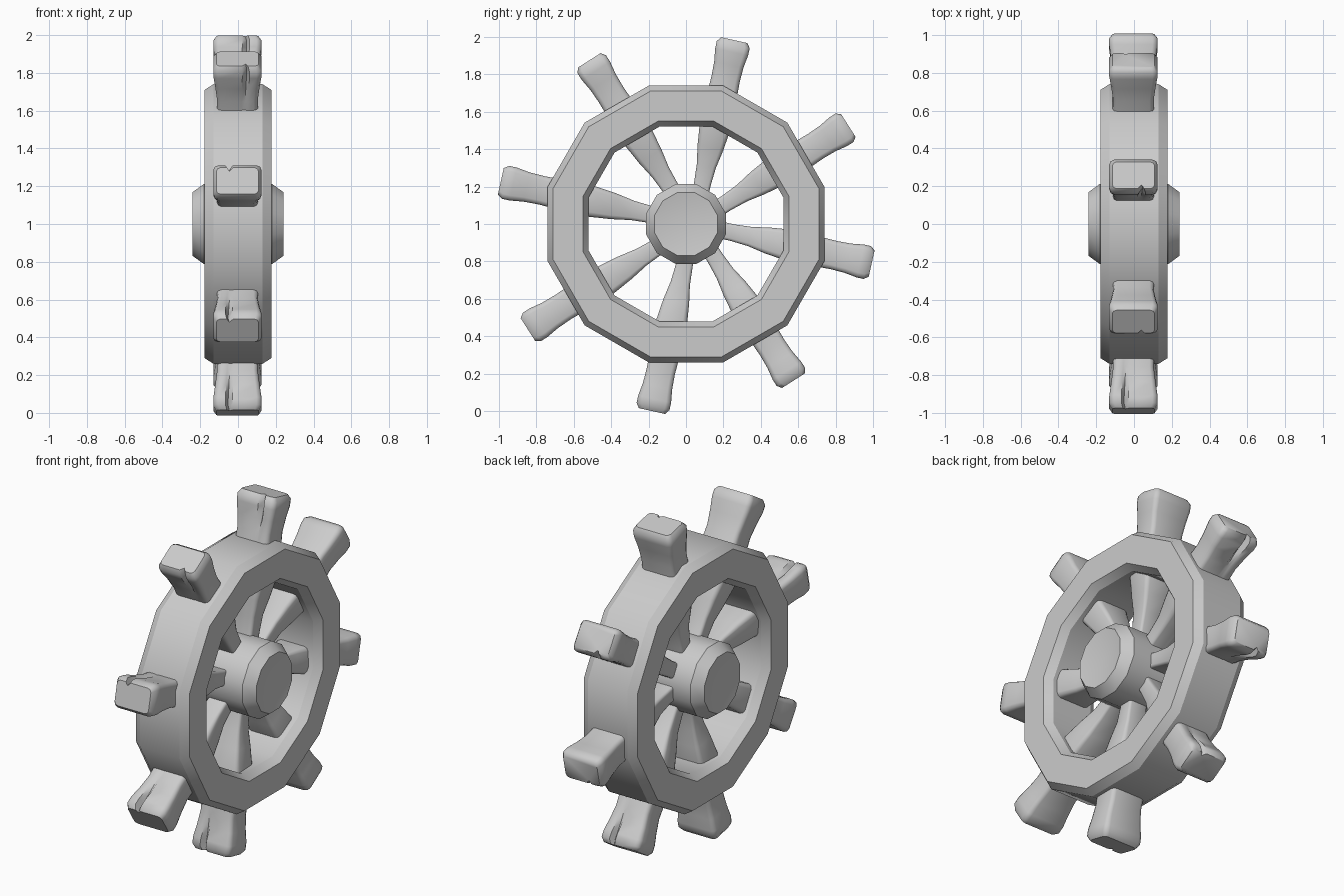
import bpy, bmesh
from math import cos, sin, radians, pi
from mathutils import Vector

if "Cube" in bpy.data.objects:
    bpy.data.objects.remove(bpy.data.objects["Cube"])

SIDES = 12
CENTRE_Z = 1.0

grey = bpy.data.materials.new("plain_grey")
grey.use_nodes = True
colour = (0.6, 0.6, 0.6, 1)
grey.diffuse_color = colour
grey.node_tree.nodes["Principled BSDF"].inputs["Base Color"].default_value = colour


def finish(bm, name, angle):
    bmesh.ops.remove_doubles(bm, verts=bm.verts, dist=0.0001)
    bmesh.ops.recalc_face_normals(bm, faces=bm.faces)
    mesh = bpy.data.meshes.new(name)
    bm.to_mesh(mesh)
    bm.free()
    mesh.materials.append(grey)
    obj = bpy.data.objects.new(name, mesh)
    bpy.context.collection.objects.link(obj)
    bpy.ops.object.select_all(action='DESELECT')
    obj.select_set(True)
    bpy.context.view_layer.objects.active = obj
    bpy.ops.object.shade_smooth_by_angle(angle=radians(angle))
    return obj


def bridge(bm, a, b):
    n = len(a)
    for i in range(n):
        bm.faces.new((a[i], a[(i + 1) % n], b[(i + 1) % n], b[i]))


def turn(name, profile, closed):
    """Sweep (x, radius) points around the wheel axle."""
    bm = bmesh.new()
    rings = []
    for x, r in profile:
        ring = []
        for i in range(SIDES):
            a = 2 * pi * (i + 0.5) / SIDES
            ring.append(bm.verts.new((x, r * cos(a), CENTRE_Z + r * sin(a))))
        rings.append(ring)
    for a, b in zip(rings, rings[1:]):
        bridge(bm, a, b)
    if closed:
        bridge(bm, rings[-1], rings[0])
    else:
        # dished end faces
        for ring, x in ((rings[0], profile[0][0]), (rings[-1], profile[-1][0])):
            tip = bm.verts.new((x * 0.88, 0, CENTRE_Z))
            for i in range(SIDES):
                bm.faces.new((ring[i], ring[(i + 1) % SIDES], tip))
    return finish(bm, name, 31)


# Rim: chamfered twelve-sided ring
half = [(0.13, 0.54), (0.177, 0.57), (0.177, 0.735), (0.13, 0.766)]
turn("rim", half + [(-x, r) for x, r in reversed(half)], True)

# Hub: chamfered drum with dished ends
turn("hub", [(-0.24, 0.175), (-0.18, 0.22), (0.18, 0.22), (0.24, 0.175)], False)

# Spoke stations: distance along, half width, half depth, cleft depth
STATIONS = [
    (0.10, 0.045, 0.060, 0), (0.22, 0.045, 0.060, 0), (0.32, 0.052, 0.065, 0),
    (0.42, 0.070, 0.085, 0), (0.55, 0.085, 0.110, 0), (0.72, 0.080, 0.110, 0),
    (0.80, 0.077, 0.108, 0.004), (0.88, 0.080, 0.118, 0.02),
    (0.95, 0.090, 0.128, 0.035), (0.99, 0.090, 0.128, 0.035),
    (1.015, 0.072, 0.112, 0.02),
]


def section(w, h, cleft):
    """Rounded rectangle with a narrow cleft on its +w side."""
    k = 0.3 * w
    m = 0.09 * w
    corner = [(h, w - k), (h - m, w - m), (h - k, w)]
    pts = list(corner)
    pts += [(-0.2 * h, w), (-0.38 * h, w - cleft), (-0.5 * h, w)]
    pts += [(-x, y) for x, y in reversed(corner)]
    pts += [(-x, -y) for x, y in corner]
    pts += [(x, -y) for x, y in reversed(corner)]
    return pts


def spoke(number, angle, side):
    a = radians(angle)
    along = Vector((0, cos(a), sin(a)))
    across = Vector((0, sin(a), -cos(a))) * side
    depth = Vector((side, 0, 0))
    start = Vector((-0.003, 0.04, CENTRE_Z))
    stretch = 1 - 0.04 * cos(a)
    bm = bmesh.new()
    rings = []
    for r, w, h, cleft in STATIONS:
        rings.append([bm.verts.new(start + along * r * stretch + depth * x + across * y)
                      for x, y in section(w, h, cleft)])
    for p, q in zip(rings, rings[1:]):
        bridge(bm, p, q)
    bm.faces.new(rings[0])
    bm.faces.new(rings[-1])
    finish(bm, "spoke_handle_%d" % number, 50)


# Eight spokes running through the rim into handles; side flips the cleft
for i, side in enumerate((1, -1, -1, 1, 1, 1, -1, 1)):
    spoke(i + 1, 32.5 + 45 * i, side)
